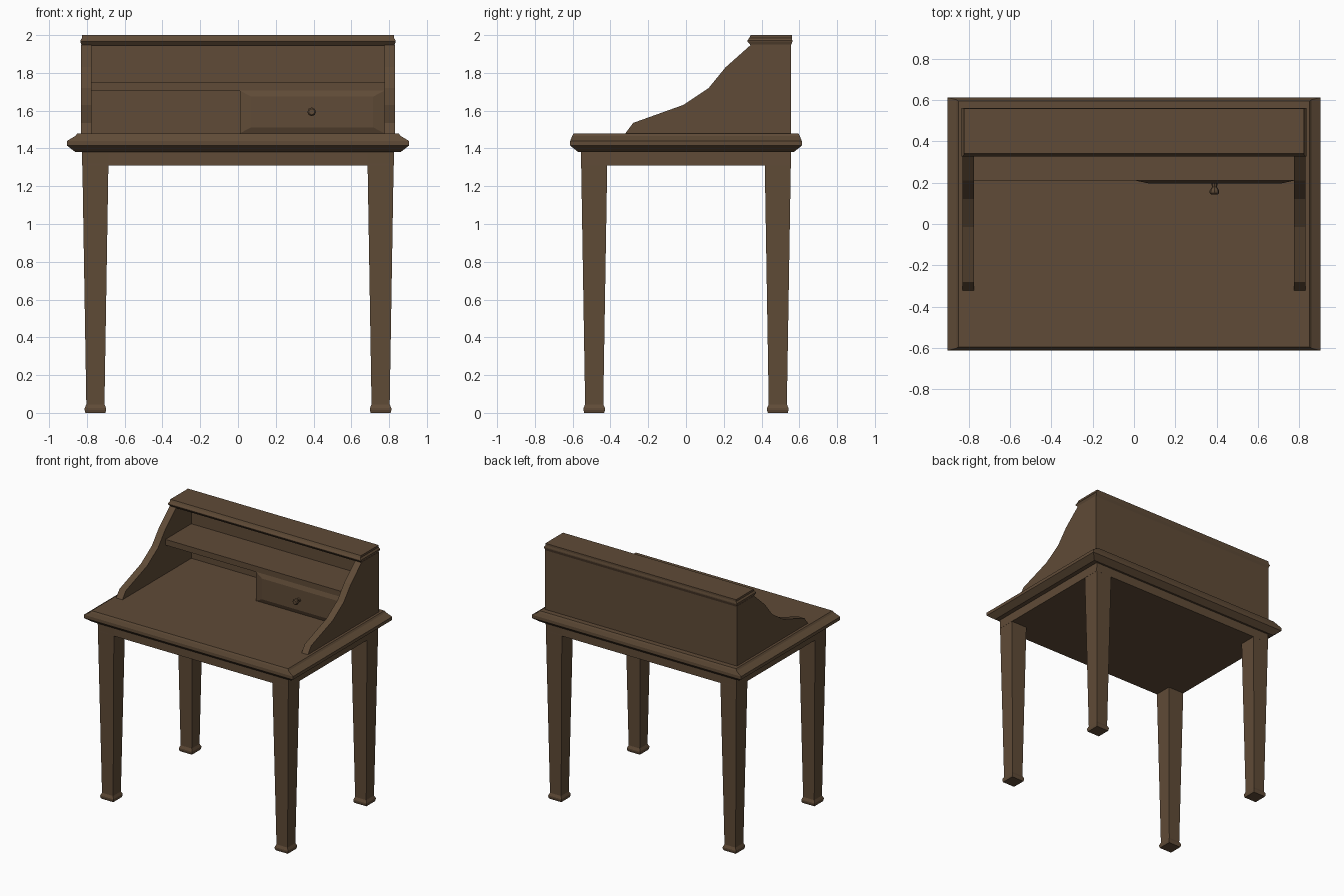
import bpy
import bmesh

cube = bpy.data.objects.get("Cube")
if cube:
    bpy.data.objects.remove(cube, do_unlink=True)

wood = bpy.data.materials.new("dark_wood")
wood.use_nodes = True
COLOUR = (0.115, 0.07, 0.038, 1)
wood.diffuse_color = COLOUR
wood.node_tree.nodes["Principled BSDF"].inputs["Base Color"].default_value = COLOUR


def finish(name, bm):
    bmesh.ops.recalc_face_normals(bm, faces=bm.faces)
    mesh = bpy.data.meshes.new(name)
    bm.to_mesh(mesh)
    bm.free()
    mesh.materials.append(wood)
    obj = bpy.data.objects.new(name, mesh)
    bpy.context.collection.objects.link(obj)
    return obj


def loft(name, loops):
    """Skin a stack of matching point loops and cap both ends."""
    bm = bmesh.new()
    rings = [[bm.verts.new(p) for p in loop] for loop in loops]
    n = len(rings[0])
    for a, b in zip(rings, rings[1:]):
        for i in range(n):
            j = (i + 1) % n
            bm.faces.new((a[i], a[j], b[j], b[i]))
    bm.faces.new(rings[0])
    bm.faces.new(rings[-1])
    return finish(name, bm)


def rect(x0, x1, y0, y1, z):
    return [(x0, y0, z), (x1, y0, z), (x1, y1, z), (x0, y1, z)]


def box(name, x0, x1, y0, y1, z0, z1):
    return loft(name, [rect(x0, x1, y0, y1, z) for z in (z0, z1)])


# Moulded table top: half width, half depth, height
top_steps = [(0.86, 0.57, 1.38), (0.905, 0.613, 1.415), (0.905, 0.613, 1.44),
             (0.86, 0.602, 1.467), (0.85, 0.595, 1.48)]
loft("table_top", [rect(-x, x, -y, y, z) for x, y, z in top_steps])
box("apron", -0.825, 0.825, -0.555, 0.555, 1.31, 1.385)

# Tapered legs with flared feet: half width, height
leg_steps = [(0.053, 0), (0.057, 0.015), (0.057, 0.025), (0.048, 0.045), (0.07, 1.38)]
for side, sx in (("left", 1), ("right", -1)):
    for end, sy in (("front", -1), ("back", 1)):
        cx, cy = 0.755 * sx, 0.486 * sy
        loft(f"{end}_{side}_leg",
             [rect(cx - h, cx + h, cy - h, cy + h, z) for h, z in leg_steps])

# Curved hutch sides: depth and height along the outline
outline = [(-0.325, 1.475), (-0.28, 1.535), (-0.015, 1.63), (0.12, 1.72),
           (0.21, 1.83), (0.345, 1.95), (0.555, 1.95), (0.555, 1.475)]
for side, sx in (("left", 1), ("right", -1)):
    loft(f"{side}_hutch_side",
         [[(x * sx, y, z) for y, z in outline] for x in (0.775, 0.83)])

box("hutch_back", -0.78, 0.78, 0.53, 0.555, 1.475, 1.95)
box("shelf", -0.78, 0.78, 0.21, 0.535, 1.705, 1.75)

# Moulded hutch top: half width, front, back, height
cap_steps = [(0.825, 0.345, 0.555, 1.943), (0.835, 0.326, 0.563, 1.965),
             (0.835, 0.326, 0.563, 1.972), (0.825, 0.335, 0.56, 1.985),
             (0.825, 0.342, 0.56, 2.0)]
loft("hutch_top", [rect(-x, x, y0, y1, z) for x, y0, y1, z in cap_steps])

# Drawer with a raised, bevelled front: inset in x and z, depth
drawer_steps = [(0, 0, 0.535), (0, 0, 0.21), (0.06, 0.032, 0.197)]
loft("drawer", [[(0.01 + i, y, 1.48 + k), (0.775 - i, y, 1.48 + k),
                 (0.775 - i, y, 1.706 - k), (0.01 + i, y, 1.706 - k)]
                for i, k, y in drawer_steps])

# Turned knob, built along depth as octagonal rings
bm = bmesh.new()
bmesh.ops.create_circle(bm, segments=8, radius=1)
unit = [v.co.copy() for v in sorted(bm.verts, key=lambda v: v.index)]
bm.free()
knob_steps = [(0.016, 0.2), (0.012, 0.18), (0.023, 0.162), (0.023, 0.15), (0.016, 0.143)]
loft("drawer_knob", [[(0.39 + p.x * r, y, 1.594 + p.y * r) for p in unit]
                     for r, y in knob_steps])
